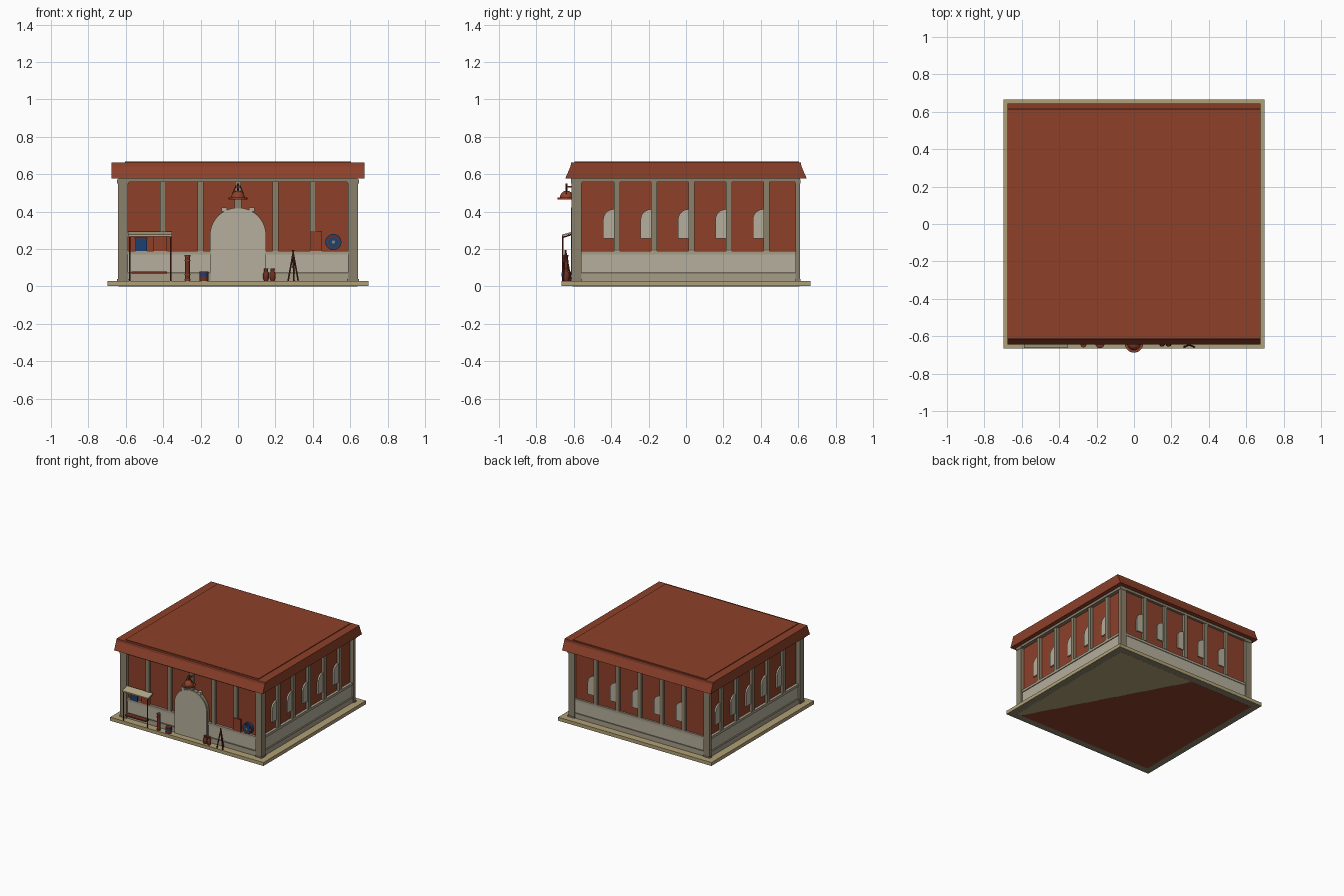
import bpy, bmesh, math
from mathutils import Vector, Matrix

if "Cube" in bpy.data.objects:
    bpy.data.objects.remove(bpy.data.objects["Cube"], do_unlink=True)


def material(name, rgb):
    m = bpy.data.materials.new(name)
    m.use_nodes = True
    m.diffuse_color = (*rgb, 1)
    m.node_tree.nodes["Principled BSDF"].inputs["Base Color"].default_value = (*rgb, 1)
    return m


RED = material("brick red", (0.27, 0.052, 0.023))
STONE = material("pale stone", (0.46, 0.425, 0.335))
WORN = material("weathered stone", (0.38, 0.34, 0.25))
TRIM = material("grey stone trim", (0.26, 0.222, 0.148))
TAN = material("tan paving", (0.43, 0.35, 0.18))
CLOTH = material("pale awning cloth", (0.46, 0.39, 0.24))
WOOD = material("dark red wood", (0.16, 0.03, 0.016))
BLUE = material("deep blue", (0.012, 0.05, 0.17))


def finish(name, bm, mat, smooth=False):
    bmesh.ops.recalc_face_normals(bm, faces=bm.faces)
    me = bpy.data.meshes.new(name)
    bm.to_mesh(me)
    bm.free()
    me.materials.append(mat)
    ob = bpy.data.objects.new(name, me)
    bpy.context.collection.objects.link(ob)
    if smooth:
        bpy.ops.object.select_all(action='DESELECT')
        ob.select_set(True)
        bpy.context.view_layer.objects.active = ob
        bpy.ops.object.shade_smooth_by_angle()


def box(name, x, y, z, mat):
    """Box from three (low, high) ranges."""
    bm = bmesh.new()
    bmesh.ops.create_cube(bm, size=1)
    for v in bm.verts:
        v.co = [r[0] if c < 0 else r[1] for c, r in zip(v.co, (x, y, z))]
    finish(name, bm, mat)


def prism(name, points, depth, mat):
    """Extrude a closed outline of 3D points along a vector."""
    bm = bmesh.new()
    face = bm.faces.new([bm.verts.new(p) for p in points])
    new = bmesh.ops.extrude_face_region(bm, geom=[face])["geom"]
    bmesh.ops.translate(bm, vec=depth, verts=[g for g in new if isinstance(g, bmesh.types.BMVert)])
    finish(name, bm, mat)


def lathe(name, centre, profile, mat, sides=16):
    """Revolve (radius, height) points about z."""
    bm = bmesh.new()
    rings = [[bm.verts.new(Vector(centre) + Vector((r * math.cos(a), r * math.sin(a), z)))
              for a in (math.tau * i / sides for i in range(sides))] for r, z in profile]
    for low, high in zip(rings, rings[1:]):
        for i in range(sides):
            j = (i + 1) % sides
            bm.faces.new((low[i], low[j], high[j], high[i]))
    bm.faces.new(rings[0])
    bm.faces.new(rings[-1])
    finish(name, bm, mat, True)


def rod(name, a, b, radius, mat, sides=8):
    a, b = Vector(a), Vector(b)
    bm = bmesh.new()
    rot = (b - a).to_track_quat('Z', 'Y').to_matrix().to_4x4()
    bmesh.ops.create_cone(bm, cap_ends=True, segments=sides, radius1=radius, radius2=radius,
                          depth=(b - a).length, matrix=Matrix.Translation((a + b) / 2) @ rot)
    finish(name, bm, mat, True)


# Paving with the floor showing underneath
box("paving_slab", (-.697, .697), (-.665, .665), (.0015, .03), TAN)
box("paving_underside", (-.692, .692), (-.66, .66), (.001, .01), TRIM)
box("floor_underside", (-.64, .64), (-.607, .607), (.0005, .01), TAN)
prism("red_floor_underside", [(-.64, -.607, 0), (.6, -.607, 0), (-.06, .607, 0), (-.64, .607, 0)],
      (0, 0, .01), RED)

# Plinth and walls
box("plinth", (-.635, .635), (-.605, .605), (.03, .07), WORN)
box("lower_wall", (-.625, .625), (-.598, .6), (.07, .17), STONE)
box("wall_cap", (-.632, .632), (-.604, .605), (.17, .19), WORN)
box("plinth_moulding", (-.637, .637), (-.607, .607), (.067, .073), TRIM)
box("upper_wall", (-.61, .61), (-.585, .59), (.19, .56), RED)
box("cornice", (-.64, .64), (-.615, .61), (.558, .578), TRIM)

# Corner columns with small bases and caps
for sx in (-1, 1):
    xs = sorted((sx * .587, sx * .642))
    for end, y0, y1 in (("front", -.612, -.56), ("back", .585, .61)):
        box("corner_column_" + end, xs, (y0, y1), (.04, .56), TRIM)
        wide = (xs[0] - .004, xs[1] + .004)
        box("column_base_" + end, wide, (y0 - .003, y1 + .003), (.03, .04), TRIM)
        box("column_cap_" + end, wide, (y0 - .003, y1 + .003), (.55, .572), TRIM)


def half_arch(place):
    """Half arched window outline beside a column; place maps (across, height) to 3D."""
    arc = [(-.015 - .058 * math.sin(t), .355 + .058 * math.cos(t))
           for t in (math.pi / 2 * i / 6 for i in range(7))]
    return [place(u, h) for u, h in [(-.015, .255)] + arc + [(-.073, .255)]]


# Pilasters and windows along the sides
for y in (-.37, -.17, .03, .23, .43):
    for s in (-1, 1):
        box("side_pilaster", sorted((s * .6, s * .632)), (y - .016, y + .016), (.19, .56), TRIM)
        prism("side_window", half_arch(lambda u, h: (s * .6, y + s * u, h)), (s * .022, 0, 0), STONE)

# Pilasters on the front and back, windows on the back
for x in (-.4, -.2, 0, .2, .4):
    box("back_pilaster", (x - .016, x + .016), (.58, .608), (.19, .56), TRIM)
    prism("back_window", half_arch(lambda u, h: (x - u, .58, h)), (0, .02, 0), STONE)
    box("front_pilaster", (x - .016, x + .016), (-.605, -.58), (.19, .56), TRIM)

# Roof with sloping front and back eaves, flat raised panel
eave = [(-.645, .578), (-.617, .642), (-.615, .662), (.615, .662), (.617, .642), (.645, .578)]
prism("roof", [(-.675, y, z) for y, z in eave], (1.35, 0, 0), RED)
box("roof_panel", (-.605, .605), (-.597, .603), (.66, .668), RED)


# Arched doorway
def arch(r, rise, y):
    curve = [(r * math.cos(t), y, .275 + rise * math.sin(t))
             for t in (math.pi * i / 20 for i in range(21))]
    return [(r, y, .03)] + curve + [(-r, y, .03)]


prism("door_surround", arch(.15, .146, -.612), (0, .03, 0), TRIM)
prism("doorway", arch(.147, .143, -.616), (0, .02, 0), STONE)
for s in (-1, 1):
    box("arch_block", sorted((s * .06, s * .088)), (-.614, -.585), (.4, .422), STONE)

# Domed lamp above the door, with stays and a hanger
lathe("lamp_brim", (0, -.638, 0), [(.05, .465), (.05, .474)], RED, 20)
lathe("lamp_dome", (0, -.638, 0), [(.036, .474), (.034, .488), (.027, .5), (.016, .508),
                                   (.006, .511)], RED, 20)
rod("lamp_stem", (0, -.638, .505), (0, -.638, .55), .005, WOOD)
box("lamp_bracket", (-.01, .01), (-.645, -.58), (.528, .538), WOOD)
for s in (-1, 1):
    rod("lamp_stay", (s * .03, -.638, .495), (s * .008, -.638, .54), .003, WOOD)
box("lamp_keystone", (-.02, .02), (-.61, -.58), (.42, .465), TRIM)

# Market stall: posts, awning, bench and hung cloths
for x in (-.58, -.36):
    rod("stall_post", (x, -.658, .03), (x, -.658, .27), .004, WOOD)
    rod("stall_arm", (x, -.658, .262), (x, -.6, .282), .004, WOOD)
prism("stall_awning", [(-.588, -.664, .267), (-.588, -.6, .287), (-.588, -.6, .294),
                       (-.588, -.664, .277)], (.235, 0, 0), CLOTH)
box("stall_bench", (-.57, -.38), (-.655, -.615), (.07, .08), WOOD)
box("blue_cloth", (-.548, -.486), (-.612, -.604), (.19, .255), BLUE)
box("blue_cloth_rail", (-.554, -.48), (-.615, -.604), (.255, .262), WOOD)
box("red_cloth", (-.452, -.38), (-.612, -.604), (.19, .27), RED)

# Banded post, drum and jars
lathe("post", (-.27, -.645, 0), [(.013, .03), (.013, .168)], WOOD)
for z in (.032, .06, .135, .16):
    lathe("post_band", (-.27, -.645, 0), [(.0155, z), (.0155, z + .007)], RED)
lathe("drum", (-.182, -.64, 0), [(.023, .03), (.023, .08)], WOOD)
lathe("drum_band", (-.182, -.64, 0), [(.0245, .052), (.0245, .073)], BLUE)
for x in (.15, .185):
    lathe("jar", (x, -.64, 0), [(.011, .03), (.016, .045), (.016, .068), (.01, .08), (.012, .095)], WOOD)

# Tripod
for dx, dy in ((-.027, -.012), (.027, -.012), (.004, .03)):
    rod("tripod_leg", (.295 + dx, -.645 + dy, .03), (.295 - dx * .1, -.645, .195), .0045, WOOD)

# Notice board and round shield
box("notice_board", (.387, .45), (-.612, -.6), (.19, .295), RED)
for i, (r, mat) in enumerate(((.043, BLUE), (.036, WOOD), (.029, BLUE), (.009, TRIM))):
    rod("shield_ring", (.51, -.58, .237), (.51, -.61 - i * .002, .237), r, mat, 20)
